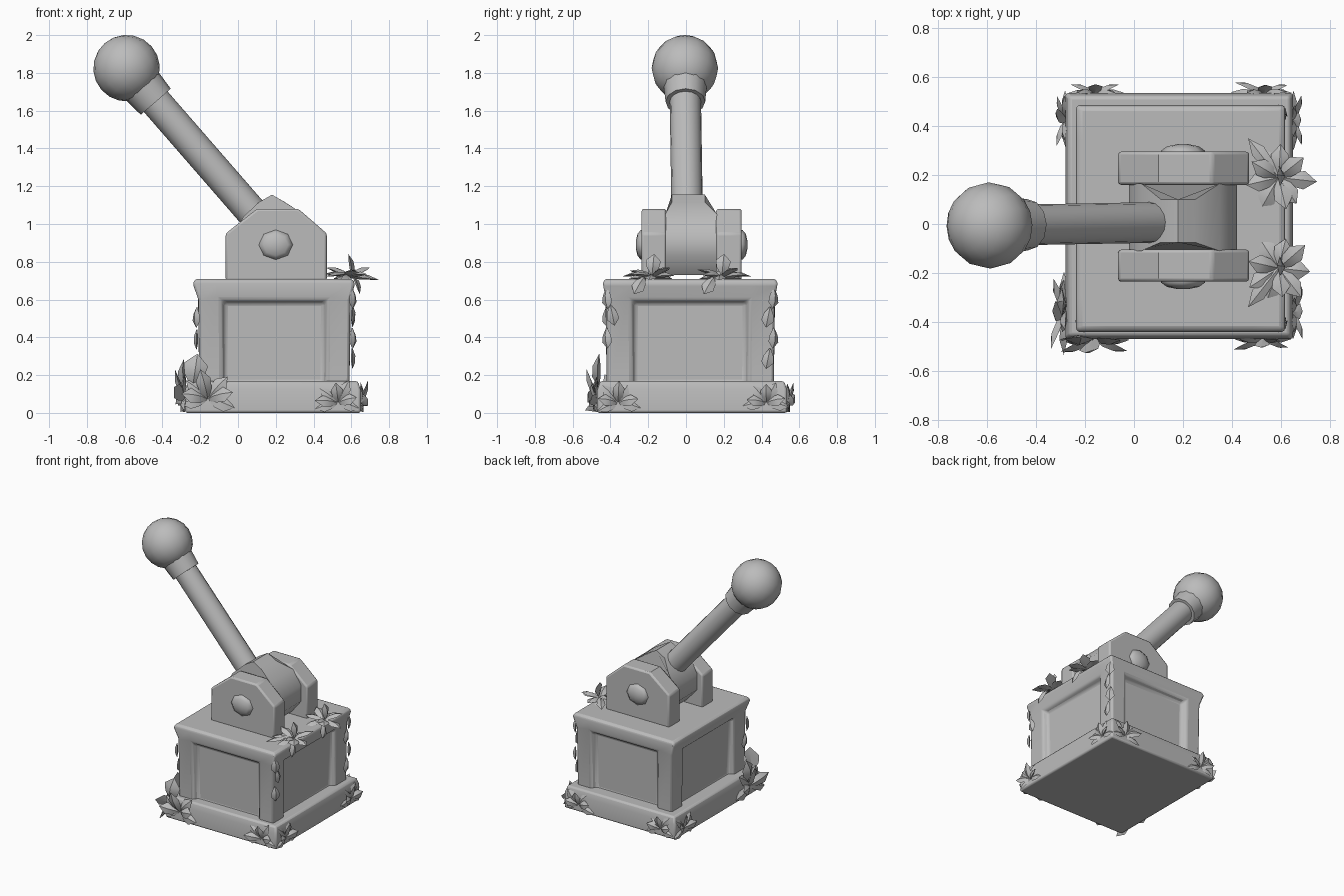
import bpy, bmesh, math, random
from mathutils import Vector

if "Cube" in bpy.data.objects:
    bpy.data.objects.remove(bpy.data.objects["Cube"])

random.seed(4)
stone = bpy.data.materials.new("plain_grey")
stone.diffuse_color = (0.5, 0.5, 0.5, 1)
stone.use_nodes = True
stone.node_tree.nodes["Principled BSDF"].inputs["Base Color"].default_value = stone.diffuse_color


def finish(name, bm, bevel=0, angle=35):
    bmesh.ops.recalc_face_normals(bm, faces=bm.faces[:])
    me = bpy.data.meshes.new(name)
    bm.to_mesh(me)
    bm.free()
    ob = bpy.data.objects.new(name, me)
    bpy.context.collection.objects.link(ob)
    me.materials.append(stone)
    if bevel:
        m = ob.modifiers.new("bevel", 'BEVEL')
        m.width, m.segments, m.limit_method = bevel, 2, 'ANGLE'
        m.angle_limit = math.radians(40)
    bpy.ops.object.select_all(action='DESELECT')
    ob.select_set(True)
    bpy.context.view_layer.objects.active = ob
    bpy.ops.object.shade_smooth_by_angle(angle=math.radians(angle))
    return ob


def loft(rings):
    bm = bmesh.new()
    rows = [[bm.verts.new(p) for p in r] for r in rings]
    n = len(rows[0])
    sides = []
    for a, b in zip(rows, rows[1:]):
        sides.append([bm.faces.new((a[i], a[(i + 1) % n], b[(i + 1) % n], b[i])) for i in range(n)])
    bm.faces.new(rows[0][::-1])
    bm.faces.new(rows[-1])
    return bm, sides


def rect(x0, x1, y0, y1, z, cuts=(0,)):
    c = [(x0, y0), (x1, y0), (x1, y1), (x0, y1)]
    return [(a[0] + (b[0] - a[0]) * t, a[1] + (b[1] - a[1]) * t, z)
            for a, b in zip(c, c[1:] + c[:1]) for t in cuts]


# plinth
bm, _ = loft([rect(-.28, .65, -.47, .535, 0), rect(-.28, .65, -.47, .535, .12),
              rect(-.265, .635, -.455, .52, .168)])
finish("plinth", bm, .012)

# body with four recessed panels and a flared top
cuts = (0, .15, .85)
bm, sides = loft([rect(-.205, .59, -.42, .465, .14, cuts), rect(-.21, .595, -.425, .47, .6, cuts),
                  rect(-.24, .62, -.44, .485, .685, cuts), rect(-.225, .605, -.43, .475, .71, cuts)])
panels = [f for i, f in enumerate(sides[0]) if i % 3 == 1]
bmesh.ops.recalc_face_normals(bm, faces=bm.faces[:])
bmesh.ops.inset_individual(bm, faces=panels, thickness=.03, depth=-.04)
finish("body", bm, .014, 50)


def extrude_y(profile, y0, y1, squeeze=None):
    r = [[(x, y, z) for x, z in profile] for y in (y0, y1)]
    if squeeze:
        h, a, b = squeeze
        r = [[(x, (v if z > h else y), z) for x, y, z in ring] for ring, v in zip(r, (a, b))]
    return loft(r)[0]


# cheek plates and their domed bolts
cheek = [(-.065, .70), (-.065, .95), (.10, 1.08), (.32, 1.08), (.47, .95), (.47, .70)]
for side, y0, y1, out in (("front", -.235, -.105, -1), ("back", .16, .295, 1)):
    finish(side + "_cheek", extrude_y(cheek, y0, y1), .012)
    face = y0 if out < 0 else y1
    rings = [[(.2 + r * math.cos(k * math.pi / 4), face + out * h, .89 + .88 * r * math.sin(k * math.pi / 4))
              for k in range(8)] for r, h in ((.09, -.02), (.09, .004), (.065, .022), (.02, .031))]
    finish(side + "_bolt", loft(rings)[0], 0, 60)

# hub between the cheeks
hub = [(.11, 1.115), (.18, 1.155), (.25, 1.115), (.35, 1.05), (.42, .95), (.42, .83), (.34, .73),
       (.07, .73), (-.02, .83), (-.02, .95), (.03, 1.04)]
finish("hub", extrude_y(hub, -.11, .165, (1.1, -.075, .1)), 0, 45)

# lever: shaft, collar and ball
start, ball = Vector((.18, .008, .94)), Vector((-.59, -.006, 1.825))
axis = (ball - start).normalized()
rot = axis.to_track_quat('Z', 'Y').to_matrix().to_4x4()


def rod(name, a, b, r1, r2, sides):
    bm = bmesh.new()
    bmesh.ops.create_cone(bm, cap_ends=True, segments=sides, radius1=r1, radius2=r2, depth=(b - a).length)
    bmesh.ops.transform(bm, matrix=rot, verts=bm.verts)
    bmesh.ops.translate(bm, vec=(a + b) / 2, verts=bm.verts)
    finish(name, bm, 0, 45)


rod("lever_shaft", start, ball, .083, .083, 16)
rod("lever_collar", ball - axis * .235, ball - axis * .08, .105, .118, 12)
bm = bmesh.new()
bmesh.ops.create_uvsphere(bm, u_segments=16, v_segments=10, radius=.176)
bmesh.ops.transform(bm, matrix=rot, verts=bm.verts)
bmesh.ops.translate(bm, vec=ball, verts=bm.verts)
finish("lever_ball", bm, 0, 60)


# leaves: closed pointed petals with a ridge
def leaf(bm, base, d, up, length, width, bend=.25):
    d = Vector(d).normalized()
    s = d.cross(Vector(up)).normalized()
    n = s.cross(d)
    rows = []
    for t, w, h in ((0, .12, .05), (.35, .8, .22), (.68, 1, .2)):
        c = Vector(base) + d * (length * t) - n * (bend * length * t * t)
        rows.append([c + s * (w * width / 2), c + n * (h * width),
                     c - s * (w * width / 2), c - n * (h * width * .6)])
    tip = Vector(base) + d * length - n * (bend * length)
    rows = [[bm.verts.new((p.x, p.y, max(p.z, .004))) for p in r] for r in rows]
    tip = bm.verts.new((tip.x, tip.y, max(tip.z, .004)))
    bm.faces.new(rows[0])
    for i in range(4):
        j = (i + 1) % 4
        for a, b in zip(rows, rows[1:]):
            bm.faces.new((a[i], a[j], b[j], b[i]))
        bm.faces.new((rows[-1][i], rows[-1][j], tip))


# fan of leaves growing from a wall point
def bunch(bm, p, normal, size, angles, lean=.55):
    normal = Vector(normal)
    tangent = Vector((0, 0, 1)).cross(normal)
    for k, a in enumerate(angles):
        a = math.radians(a + random.uniform(-8, 8))
        d = tangent * math.cos(a) + Vector((0, 0, math.sin(a))) + normal * (lean * (1.3 if k % 2 else .6))
        leaf(bm, p, d, normal + Vector((0, 0, .4)), size * random.uniform(.85, 1.1), size * .5)


fan = (-8, 25, 60, 95, 130, 160, 188)
corners = (("front_left", -.28, -.47, -1, -1, .165, .07), ("front_right", .65, -.47, 1, -1, .125, .05),
           ("back_left", -.28, .535, -1, 1, .12, .05), ("back_right", .65, .535, 1, 1, .125, .05))
for name, x, y, sx, sy, size, z in corners:
    bm = bmesh.new()
    bunch(bm, (x - sx * .12, y - sy * .01, z), (0, sy, 0), size, fan)
    bunch(bm, (x - sx * .01, y - sy * .11, z), (sx, 0, 0), size, fan)
    if name == "front_left":  # taller rounded leaves
        leaf(bm, (-.24, -.46, .14), (.15, -.25, 1), (0, -1, 0), .17, .13)
        leaf(bm, (-.28, -.33, .12), (-.3, .1, 1), (-1, 0, 0), .16, .12)
    finish(name + "_leaves", bm, 0, 30)

# leaf clumps on the top right edge
for name, y in (("top_back_leaves", .19), ("top_front_leaves", -.18)):
    bm = bmesh.new()
    for k in range(9):
        a = math.radians(k * 40 + random.uniform(-10, 10))
        e = (.1, .55, .3)[k % 3]
        leaf(bm, (.59, y, .715), (math.cos(a) * .8, math.sin(a), e), (0, 0, 1),
             random.uniform(.12, .155), .075, .2)
    leaf(bm, (.59, y, .73), (-.7, .9 if y > 0 else -.9, .12), (0, 0, 1), .2, .06, .15)
    leaf(bm, (.61, y - .04, .72), (.45, -.4, -.6), (1, 0, .3), .11, .07)
    leaf(bm, (.6, y, .73), (.1, .1, 1), (1, 0, 0), .11, .08)
    finish(name, bm, 0, 30)

# creeping leaves down three body corners
for name, x, y, sx, sy, heights in (("front_left_creeper", -.205, -.42, -1, -1, (.56, .44)),
                                    ("front_right_creeper", .592, -.42, 1, -1, (.66, .57, .45)),
                                    ("back_right_creeper", .592, .465, 1, 1, (.66, .56, .45, .34))):
    bm = bmesh.new()
    for k, z in enumerate(heights):
        nrm = Vector((sx, 0, .1)) if k % 2 else Vector((sx * .8, sy * .6, .1))
        leaf(bm, (x + sx * .012, y - sy * .02 * (k % 2), z), (sx * .1, -sy * .2 * (k % 2), -1), nrm, .11, .065, .08)
    finish(name, bm, 0, 30)
